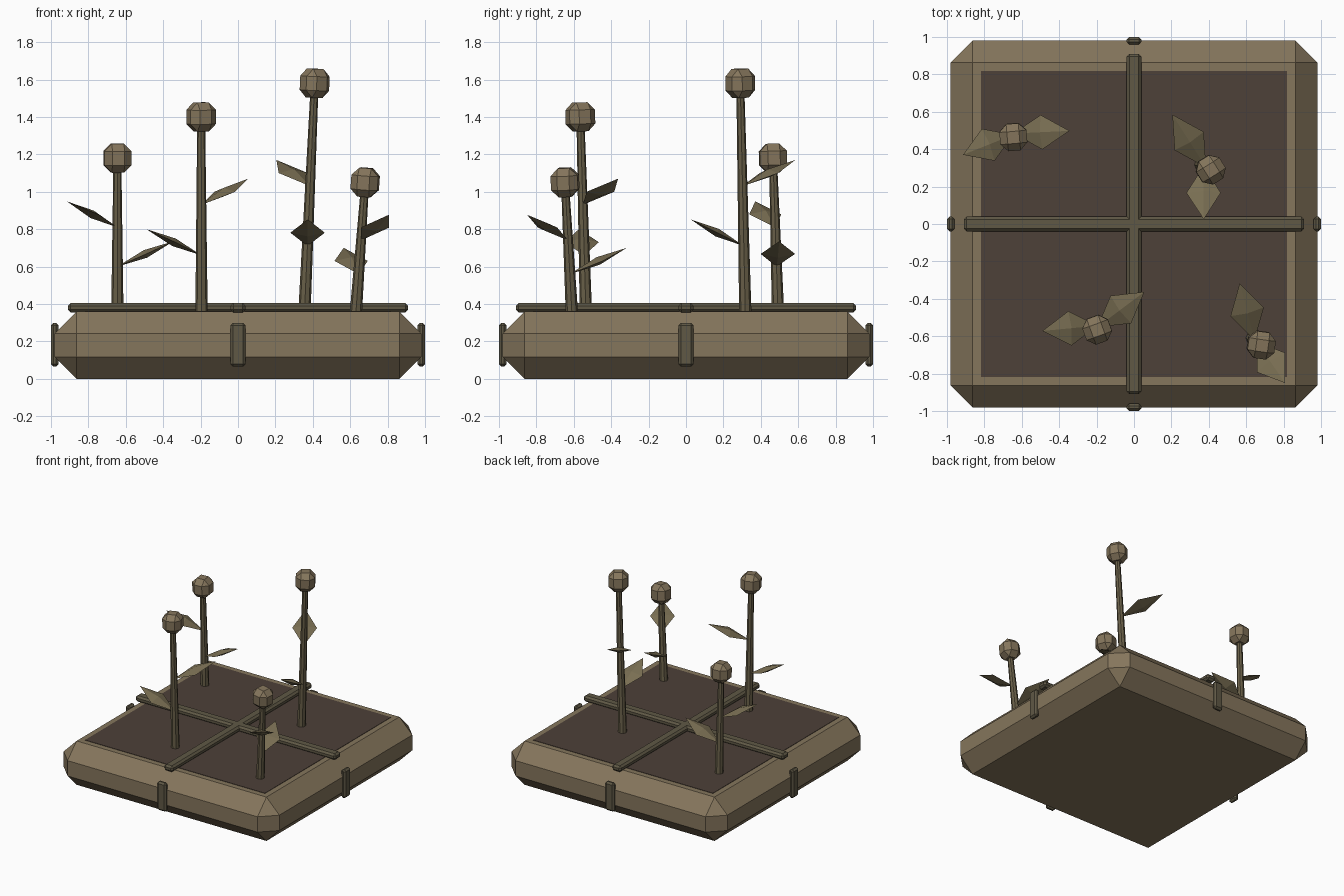
import bpy, bmesh
from math import radians
from mathutils import Vector, Matrix

if "Cube" in bpy.data.objects:
    bpy.data.objects.remove(bpy.data.objects["Cube"])


def material(name, rgb):
    m = bpy.data.materials.new(name)
    m.diffuse_color = (*rgb, 1)
    m.use_nodes = True
    m.node_tree.nodes["Principled BSDF"].inputs["Base Color"].default_value = m.diffuse_color
    return m


TAN = material("tan", (0.235, 0.18, 0.107))
SOIL = material("soil", (0.075, 0.052, 0.04))
DARK = material("dark_wood", (0.115, 0.098, 0.06))
STEM = material("stem", (0.14, 0.115, 0.065))
LEAF = material("leaf", (0.19, 0.155, 0.085))


def finish(bm, name, mat, matrix=Matrix()):
    bmesh.ops.recalc_face_normals(bm, faces=bm.faces)
    me = bpy.data.meshes.new(name)
    bm.to_mesh(me)
    bm.free()
    me.materials.append(mat)
    ob = bpy.data.objects.new(name, me)
    ob.matrix_world = matrix
    bpy.context.collection.objects.link(ob)
    return ob


def box(name, size, centre, mat, bevel=0.0, rot=Matrix()):
    bm = bmesh.new()
    bmesh.ops.create_cube(bm, size=1)
    bmesh.ops.scale(bm, vec=size, verts=bm.verts)
    if bevel:
        bmesh.ops.bevel(bm, geom=bm.edges[:], offset=bevel, segments=1,
                        profile=0.5, affect='EDGES')
    return finish(bm, name, mat, Matrix.Translation(centre) @ rot)


def stem(name, a, b):
    axis = b - a
    bm = bmesh.new()
    bmesh.ops.create_cone(bm, cap_ends=True, segments=8, radius1=0.033,
                          radius2=0.021, depth=axis.length)
    rot = Vector((0, 0, 1)).rotation_difference(axis).to_matrix().to_4x4()
    finish(bm, name, STEM, Matrix.Translation((a + b) / 2) @ rot)


def leaf(name, a, tip):
    # flattened octahedron from the stem to the tip
    mid = (a + tip) / 2
    along = (tip - a).normalized()
    side = Vector((0, 0, 1)).cross(along).normalized()
    up = along.cross(side)
    bm = bmesh.new()
    pts = [a, mid + side * 0.092, tip, mid - side * 0.092]
    ring = [bm.verts.new(p) for p in pts]
    for s in (1, -1):
        apex = bm.verts.new(mid + up * 0.022 * s)
        for i in range(4):
            bm.faces.new((ring[i], ring[(i + 1) % 4], apex))
    finish(bm, name, LEAF)


# planter body and soil
box("planter_box", (1.96, 1.96, 0.36), (0, 0, 0.18), TAN, 0.117)
box("soil", (1.635, 1.635, 0.06), (0, 0, 0.333), SOIL)

# crossed dividers on top
box("divider_x", (1.82, 0.08, 0.05), (0, 0, 0.38), DARK, 0.015)
box("divider_y", (0.08, 1.82, 0.05), (0, 0, 0.38), DARK, 0.015)

# clips in the middle of each side
for s, n in ((-1, "a"), (1, "b")):
    box("side_clip_" + n, (0.04, 0.08, 0.235), (s * 0.98, 0, 0.182), DARK, 0.014)
    box("end_clip_" + n, (0.08, 0.04, 0.235), (0, s * 0.98, 0.182), DARK, 0.014)

# flowers: stem foot, bud centre, bud turn, leaves as (start height, tip)
flowers = [
    ((-0.645, 0.492), (-0.645, 0.465, 1.18), 5,
     [(0.60, (-0.345, 0.498, 0.735)), (0.81, (-0.914, 0.37, 0.948))]),
    ((-0.195, -0.535), (-0.197, -0.565, 1.40), 20,
     [(0.93, (0.055, -0.363, 1.07)), (0.66, (-0.49, -0.572, 0.80))]),
    ((0.355, 0.317), (0.41, 0.29, 1.58), 32,
     [(0.71, (0.373, 0.025, 0.852)), (1.03, (0.205, 0.585, 1.17))]),
    ((0.63, -0.61), (0.68, -0.647, 1.05), -8,
     [(0.74, (0.807, -0.85, 0.877)), (0.56, (0.565, -0.317, 0.70))]),
]
for i, (foot, bud, turn, leaves) in enumerate(flowers, 1):
    a, b = Vector((*foot, 0.35)), Vector(bud)
    stem(f"stem_{i}", a, b)
    tilt = Vector((0, 0, 1)).rotation_difference(b - a).to_matrix().to_4x4()
    box(f"bud_{i}", (0.145, 0.145, 0.155), b, TAN, 0.04,
        tilt @ Matrix.Rotation(radians(turn), 4, 'Z'))
    for j, (z, tip) in enumerate(leaves, 1):
        start = a.lerp(b, (z - a.z) / (b.z - a.z))
        leaf(f"leaf_{i}_{j}", start, Vector(tip))
